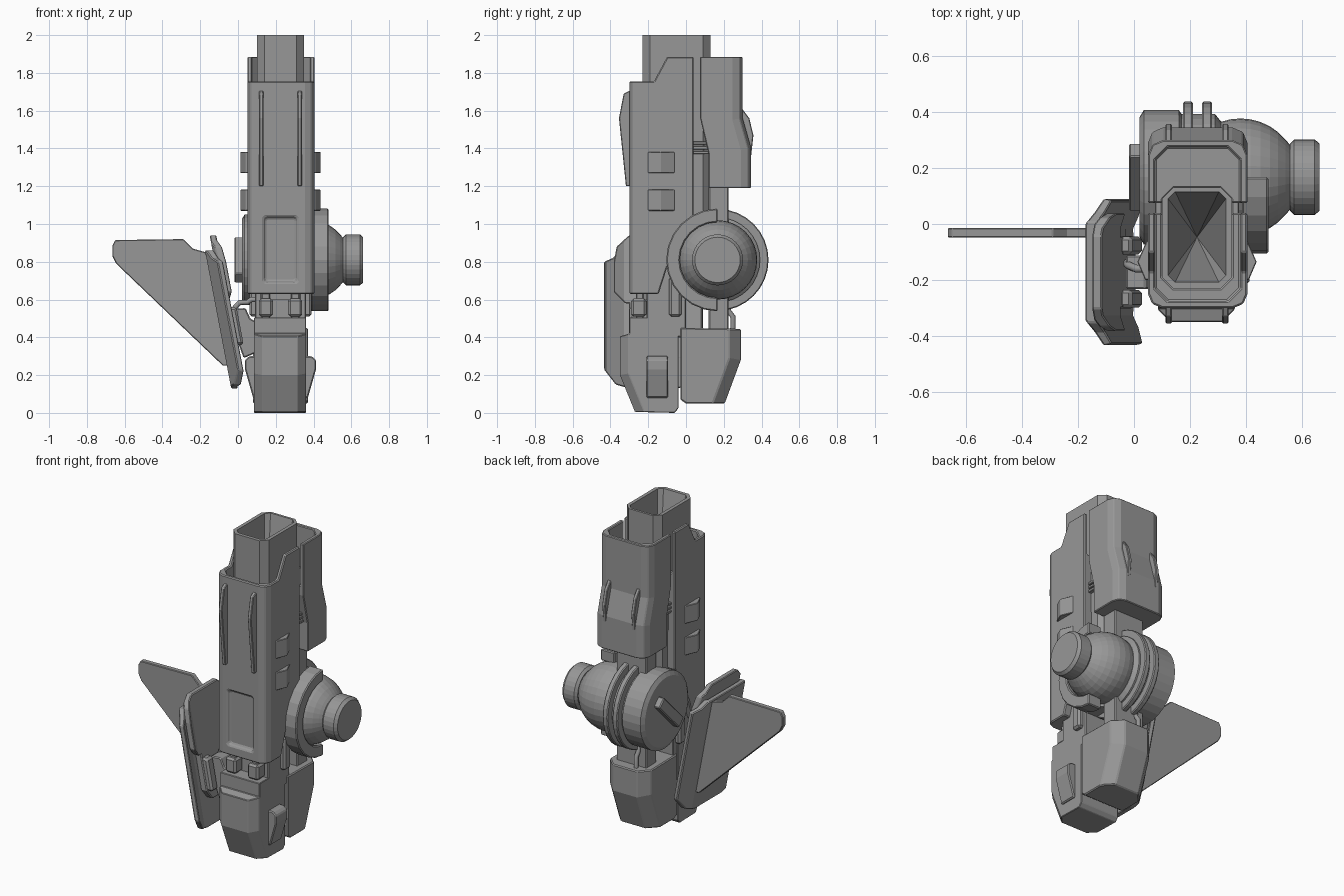
import bpy, bmesh, math

if "Cube" in bpy.data.objects:
    bpy.data.objects.remove(bpy.data.objects["Cube"])

CX = 0.225           # mid plane of the main body
JY, JZ = 0.167, 0.81  # joint axis

GREY = bpy.data.materials.new("dark_grey")
GREY.diffuse_color = (0.31, 0.31, 0.31, 1)
GREY.use_nodes = True
GREY.node_tree.nodes["Principled BSDF"].inputs["Base Color"].default_value = GREY.diffuse_color


def finish(name, bm, bevel=0.0):
    bmesh.ops.recalc_face_normals(bm, faces=bm.faces)
    me = bpy.data.meshes.new(name)
    bm.to_mesh(me)
    bm.free()
    me.materials.append(GREY)
    ob = bpy.data.objects.new(name, me)
    bpy.context.collection.objects.link(ob)
    if bevel:
        m = ob.modifiers.new("edge", 'BEVEL')
        m.width, m.segments, m.limit_method = bevel, 1, 'ANGLE'
        m.angle_limit = math.radians(35)
    return ob


def prism(name, pts, axis, a, b, corner=None, bevel=0.006):
    """Extrude a 2D outline along an axis; corner = (test, width, segments)."""
    put = {'x': lambda u, v, w: (w, u, v), 'y': lambda u, v, w: (u, w, v),
           'z': lambda u, v, w: (u, v, w)}[axis]
    bm = bmesh.new()
    lo = [bm.verts.new(put(u, v, a)) for u, v in pts]
    hi = [bm.verts.new(put(u, v, b)) for u, v in pts]
    bm.faces.new(lo)
    bm.faces.new(hi)
    n = len(pts)
    for i in range(n):
        j = (i + 1) % n
        bm.faces.new((lo[i], lo[j], hi[j], hi[i]))
    bmesh.ops.recalc_face_normals(bm, faces=bm.faces)
    if corner:
        test, width, seg = corner
        es = [e for e in bm.edges if abs(e.verts[0].co.x - e.verts[1].co.x) < 1e-4
              and all(test(v.co) for v in e.verts)]
        bmesh.ops.bevel(bm, geom=es, offset=width, segments=seg, profile=0.5, affect='EDGES')
    return finish(name, bm, bevel)


def box(name, x, y, z, bevel=0.006):
    return prism(name, [(x[0], y[0]), (x[1], y[0]), (x[1], y[1]), (x[0], y[1])], 'z', *z, bevel=bevel)


def chamfer_rect(x0, x1, y0, y1, c):
    return [(x0 + c, y0), (x1 - c, y0), (x1, y0 + c), (x1, y1 - c),
            (x1 - c, y1), (x0 + c, y1), (x0, y1 - c), (x0, y0 + c)]


def lathe(name, prof, n=32):
    """Revolve (x, radius) points about the joint axis."""
    bm = bmesh.new()
    rings = [[bm.verts.new((x, JY + r * math.cos(2 * math.pi * i / n), JZ + r * math.sin(2 * math.pi * i / n)))
              for i in range(n)] for x, r in prof]
    for p, q in zip(rings, rings[1:]):
        for i in range(n):
            bm.faces.new((p[i], p[i - 1], q[i - 1], q[i]))
    bm.faces.new(rings[0])
    bm.faces.new(rings[-1])
    return finish(name, bm)


def boolean(ob, tool, op='DIFFERENCE'):
    m = ob.modifiers.new("cut", 'BOOLEAN')
    m.object, m.operation, m.solver = tool, op, 'EXACT'
    bpy.context.view_layer.objects.active = ob
    bpy.ops.object.modifier_move_to_index(modifier="cut", index=0)
    bpy.ops.object.modifier_apply(modifier="cut")


def pipe(name, pts, r):
    cu = bpy.data.curves.new(name, 'CURVE')
    cu.dimensions, cu.bevel_depth, cu.bevel_resolution, cu.use_fill_caps = '3D', r, 2, True
    s = cu.splines.new('POLY')
    s.points.add(len(pts) - 1)
    for p, c in zip(s.points, pts):
        p.co = (*c, 1)
    cu.materials.append(GREY)
    bpy.context.collection.objects.link(bpy.data.objects.new(name, cu))


# Inner tube with a deep tapering opening
bm = bmesh.new()
outer, inner = chamfer_rect(0.10, 0.35, -0.23, 0.13, 0.04), chamfer_rect(0.122, 0.328, -0.208, 0.115, 0.025)
loops = [[bm.verts.new((*p, z)) for p in pts] for pts, z in ((outer, 0.6), (outer, 2.0), (inner, 2.0))]
for p, q in zip(loops, loops[1:]):
    for i in range(8):
        bm.faces.new((p[i - 1], p[i], q[i], q[i - 1]))
bm.faces.new(loops[0])
tip = bm.verts.new((CX, -0.047, 1.3))
for i in range(8):
    bm.faces.new((loops[2][i - 1], loops[2][i], tip))
finish("inner_tube", bm)
box("rear_column", (0.12, 0.33), (0.12, 0.225), (0.35, 1.6))

# Front and rear shells, hollowed at the top around the tube
front = prism("front_shell", [(-0.30, 1.755), (-0.17, 1.755), (-0.10, 1.885), (0.04, 1.885), (0.04, 1.02),
                              (-0.10, 0.77), (-0.145, 0.63), (-0.30, 0.63)], 'x', 0.05, 0.405,
              (lambda c: c.y < -0.29, 0.05, 2))
rear = prism("rear_shell", [(0.075, 1.885), (0.30, 1.885), (0.30, 1.56), (0.345, 1.40), (0.345, 1.19),
                            (0.12, 1.19), (0.12, 1.37), (0.075, 1.56)], 'x', 0.05, 0.405,
             (lambda c: c.y > 0.29, 0.055, 2))
hollow = prism("hollow_cutter", chamfer_rect(0.075, 0.38, -0.275, 0.275, 0.045), 'z', 1.62, 2.1, bevel=0)
# core keeps clear of the tube opening
core = prism("core_cutter", chamfer_rect(0.101, 0.349, -0.229, 0.129, 0.04), 'z', 1.25, 2.1, bevel=0)
panel = prism("panel_cutter", chamfer_rect(0.145, 0.305, 0.70, 1.03, 0.01), 'y', -0.34, -0.28, bevel=0)
for v in panel.data.vertices:       # flare the recess towards the front
    if v.co.y < -0.3:
        v.co.x += 0.035 * (1 if v.co.x > CX else -1)
        v.co.z += 0.035 * (1 if v.co.z > 0.86 else -1)
for shell in (front, rear):
    boolean(shell, hollow)
    boolean(shell, core)
boolean(front, panel)
for c in (hollow, core, panel):
    bpy.data.objects.remove(c)

# Details repeated on both sides of the body
for s, side in ((1, "right"), (-1, "left")):
    X = lambda d: CX + s * d
    prism("front_rib_" + side, [(-0.29, 1.20), (-0.318, 1.20), (-0.355, 1.56), (-0.33, 1.69), (-0.29, 1.71)],
          'x', X(0.09), X(0.113), bevel=0.004)
    prism("rear_rib_" + side, [(0.29, 1.62), (0.335, 1.56), (0.357, 1.47), (0.345, 1.36), (0.30, 1.38)],
          'x', X(0.09), X(0.113), bevel=0.004)
    for i, z in enumerate((1.07, 1.27)):
        prism(f"side_block_{side}_{i}", [(X(0.16), -0.20), (X(0.185), -0.20), (X(0.213), -0.135),
                                         (X(0.18), -0.06), (X(0.16), -0.06)], 'z', z, z + 0.112, bevel=0.003)
    prism("foot_wedge_" + side, [(X(0.11), 0.30), (X(0.165), 0.30), (X(0.188), 0.28), (X(0.188), 0.23),
                                 (X(0.145), 0.08), (X(0.11), 0.08)], 'y', -0.21, -0.095)
    for i in range(3):
        box(f"spring_ridge_{side}_{i}", sorted((X(0.125), X(0.15))), (0.03, 0.13), (1.37 + i * 0.025, 1.387 + i * 0.025), 0.003)
    box("neck_bracket_" + side, sorted((X(0.04), X(0.115))), (-0.29, -0.21), (0.51, 0.605), 0.012)
    box("neck_post_" + side, sorted((X(0.055), X(0.10))), (-0.265, -0.225), (0.40, 0.66))
    box("neck_fork_" + side, sorted((X(0.10), X(0.165))), (-0.09, -0.025), (0.51, 0.72), 0.012)
pipe("rear_pipe", [(CX - 0.05, 0.18, 0.64), (CX - 0.05, 0.215, 0.61), (CX - 0.05, 0.225, 0.54),
                   (CX - 0.05, 0.248, 0.51), (CX - 0.05, 0.248, 0.42)], 0.014)

# Neck and feet
box("neck", (0.09, 0.36), (-0.21, 0.0), (0.40, 0.77))
prism("front_foot", [(-0.35, 0.405), (-0.35, 0.20), (-0.27, 0.005), (-0.06, 0.0), (-0.04, 0.025),
                     (-0.04, 0.505), (-0.30, 0.505), (-0.30, 0.42)], 'x', 0.085, 0.36,
      (lambda c: c.y < -0.265 and c.z < 0.41, 0.045, 1))
prism("rear_foot", [(-0.03, 0.45), (0.29, 0.445), (0.29, 0.28), (0.205, 0.05), (0.0, 0.05), (-0.03, 0.07)],
      'x', 0.08, 0.37, (lambda c: c.y > 0.19, 0.06, 1))

# Ball joint: drum, rings, ball, collar and end cap
lathe("joint_drum", [(0.02, 0.215), (0.035, 0.24), (0.16, 0.24), (0.17, 0.225), (0.29, 0.225), (0.31, 0.20)])
for i, x in enumerate((0.175, 0.243)):
    lathe(f"joint_ring_{i}", [(x, 0.23), (x, 0.265), (x + 0.006, 0.27), (x + 0.03, 0.27), (x + 0.036, 0.265), (x + 0.036, 0.23)])
lathe("joint_ball", [(0.38 - 0.21 * math.cos(t), 0.21 * math.sin(t))
                     for t in [math.radians(40 + k * 10) for k in range(11)]] + [(0.57, 0.10)])
lathe("joint_cap", [(0.555, 0.10), (0.557, 0.12), (0.572, 0.135), (0.645, 0.135), (0.663, 0.12), (0.663, 0.01)])
arc = [math.radians(90 + k * 15) for k in range(13)]
prism("joint_collar", [(JY + 0.272 * math.cos(t), JZ + 0.272 * math.sin(t)) for t in arc] +
      [(JY + 0.20 * math.cos(t), JZ + 0.20 * math.sin(t)) for t in reversed(arc)], 'x', 0.385, 0.48)
prism("joint_key", [(JY + (a * 0.14 + b * 0.035) * 0.7071, JZ + (a * 0.14 - b * 0.035) * 0.7071)
                    for a, b in ((1, 1), (1, -1), (-1, -1), (-1, 1))], 'x', -0.018, 0.03)

# Shield: bent channels trimmed to tapered outlines, then leaned outwards
SY = -0.172


def lean(ob):
    for v in ob.data.vertices:
        v.co.x += -0.18 + (0.94 - v.co.z) * 0.19


def bent_plate(name, dx, edge):
    half = [(0.0, 0.17), (0.055, 0.262), (0.085, 0.255), (0.035, 0.155)]
    plate = prism(name, [(x + dx, SY - y) for x, y in half] + [(x + dx, SY + y) for x, y in reversed(half)],
                  'z', 0.1, 1.0, bevel=0.005)
    trim = prism("trim_cutter", [(SY + y, z) for y, z in edge] + [(SY - y, z) for y, z in reversed(edge)],
                 'x', -0.1, 0.2, bevel=0)
    boolean(plate, trim, 'INTERSECT')
    bpy.data.objects.remove(trim)
    lean(plate)


bent_plate("shield_outer", -0.01, [(0.18, 0.86), (0.215, 0.82), (0.262, 0.80), (0.262, 0.23), (0.20, 0.15), (0.13, 0.13)])
bent_plate("shield_inner", 0.03, [(0.13, 0.94), (0.195, 0.88), (0.21, 0.80), (0.21, 0.64), (0.15, 0.58)])
lean(prism("shield_backing", [(SY + a, z) for a, z in ((-0.10, 0.66), (0.10, 0.66), (0.13, 0.60), (0.13, 0.36),
                              (0.09, 0.30), (-0.09, 0.30), (-0.13, 0.36), (-0.13, 0.60))], 'x', 0.02, 0.065))
for i, y in enumerate((-0.095, 0.095)):
    lean(box(f"shield_hinge_{i}", (0.055, 0.10), (SY + y - 0.032, SY + y + 0.032), (0.36, 0.56), 0.012))
prism("shield_arm", [(-0.03, 0.55), (0.04, 0.555), (0.065, 0.50), (0.10, 0.48), (0.10, 0.32), (0.03, 0.29), (-0.01, 0.40)],
      'y', SY - 0.06, SY + 0.06)
pipe("shield_cable", [(0.11, -0.16, 0.60), (0.07, -0.16, 0.60), (0.05, -0.16, 0.585), (0.01, -0.16, 0.585),
                      (-0.015, -0.15, 0.56), (-0.03, -0.14, 0.50)], 0.014)

# Thin fin standing off the shield
prism("fin", [(-0.665, 0.885), (-0.65, 0.915), (-0.29, 0.92), (-0.24, 0.87), (-0.17, 0.85), (-0.03, 0.29),
              (-0.05, 0.25), (-0.08, 0.25), (-0.645, 0.79), (-0.665, 0.83)], 'y', -0.048, -0.014, bevel=0.004)
